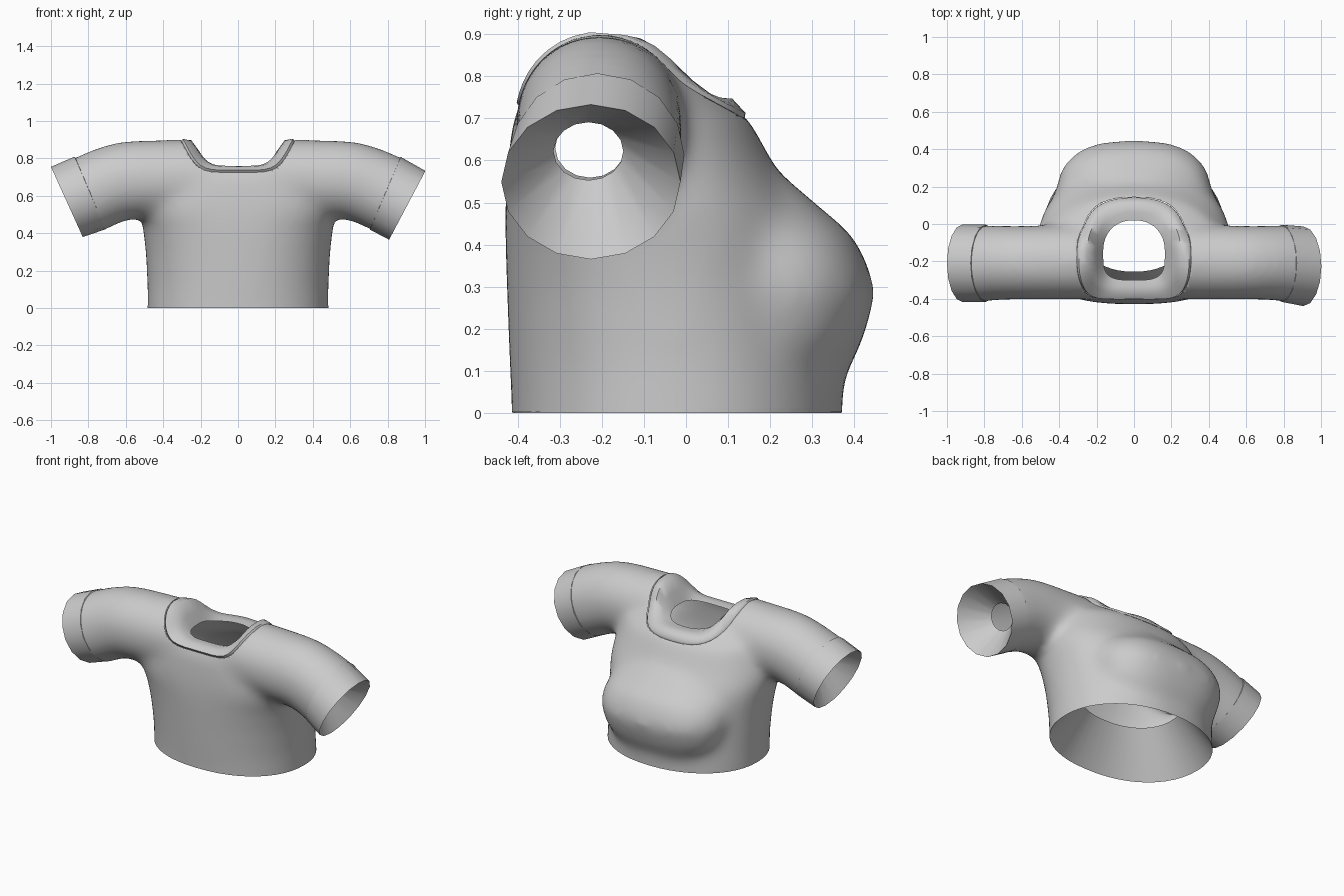
import bpy, bmesh, math
from mathutils import Vector
from mathutils.bvhtree import BVHTree

if "Cube" in bpy.data.objects:
    bpy.data.objects.remove(bpy.data.objects["Cube"])

grey = bpy.data.materials.new("light grey fabric")
grey.diffuse_color = (0.6, 0.6, 0.6, 1)
grey.use_nodes = True
grey.node_tree.nodes["Principled BSDF"].inputs["Base Color"].default_value = grey.diffuse_color


def make_object(name, bm, angle=None):
    me = bpy.data.meshes.new(name)
    bm.to_mesh(me)
    bm.free()
    ob = bpy.data.objects.new(name, me)
    bpy.context.collection.objects.link(ob)
    me.materials.append(grey)
    me.polygons.foreach_set("use_smooth", [True] * len(me.polygons))
    if angle:
        bpy.ops.object.select_all(action='DESELECT')
        ob.select_set(True)
        bpy.context.view_layer.objects.active = ob
        bpy.ops.object.shade_smooth_by_angle(angle=math.radians(angle))
    return ob


def loft(bm, rings, caps=False):
    rows = [[bm.verts.new(p) for p in r] for r in rings]
    n = len(rows[0])
    faces = []
    for a, b in zip(rows, rows[1:]):
        faces += [bm.faces.new((a[i], a[(i + 1) % n], b[(i + 1) % n], b[i])) for i in range(n)]
    if caps:
        faces += [bm.faces.new(rows[0]), bm.faces.new(rows[-1])]
    bmesh.ops.recalc_face_normals(bm, faces=faces)


def sgnpow(v, p):
    return math.copysign(abs(v) ** p, v)


def torso_ring(z, w, yf, yb, ef, eb, n=48):
    # superellipse with separate roundness for front and back
    c, r, out = (yf + yb) / 2, (yb - yf) / 2, []
    for i in range(n):
        t = 2 * math.pi * i / n
        e = 2 / (ef if math.sin(t) < 0 else eb)
        out.append(Vector((w * sgnpow(math.cos(t), e), c + r * sgnpow(math.sin(t), e), z)))
    return out


def sleeve_ring(x, y, z, tilt, ry, rz, n=16):
    # ring facing along x, leaning outwards at the top
    s, k = math.sin(math.radians(tilt)), math.cos(math.radians(tilt))
    return [Vector((x + rz * s * math.sin(t), y + ry * math.cos(t), z + rz * k * math.sin(t)))
            for t in (2 * math.pi * i / n for i in range(n))]


def neck_ring(w, yf, yb, zf, zs, zb, n=48):
    # round at the back, squarer at the front, highest at the sides
    yc, out = -0.15, []
    for i in range(n):
        t = 2 * math.pi * i / n
        c, s = math.cos(t), math.sin(t)
        if s < 0:
            x, y = sgnpow(c, 0.55), yc - (yc - yf) * abs(s) ** 0.55
            z = zf + (zs - zf) * abs(x) ** 5
        else:
            x, y = sgnpow(c, 0.9), yc + (yb - yc) * s ** 0.9
            z = zb + (zs - zb) * abs(x) ** 6
        out.append(Vector((w * x, y, z)))
    return out


def mirror(ring):
    return [Vector((-p.x, p.y, p.z)) for p in ring]


# Shirt body: torso, bust and shoulder tube fused into one smooth skin
hem = torso_ring(0, 0.483, -0.412, 0.37, 2.2, 2.1)
torso = [torso_ring(*r) for r in (
    (-0.15, 0.485, -0.414, 0.372, 2.2, 2.1), (0.0, 0.485, -0.414, 0.372, 2.2, 2.1),
    (0.12, 0.485, -0.42, 0.375, 2.2, 2.0), (0.285, 0.493, -0.426, 0.35, 2.3, 2.0),
    (0.42, 0.508, -0.43, 0.32, 2.5, 2.0), (0.49, 0.52, -0.43, 0.28, 2.8, 2.0),
    (0.56, 0.51, -0.427, 0.225, 3, 2.1), (0.70, 0.46, -0.412, 0.15, 3, 2.2),
    (0.80, 0.34, -0.36, 0.03, 2.6, 2.2))]
bust = [torso_ring(*r, 2.2, 2.6) for r in (
    (0.08, 0.32, -0.1, 0.375), (0.17, 0.39, -0.15, 0.42), (0.285, 0.42, -0.2, 0.452),
    (0.36, 0.412, -0.2, 0.43), (0.425, 0.38, -0.2, 0.395), (0.49, 0.31, -0.2, 0.317),
    (0.56, 0.25, -0.2, 0.236))]
half = [sleeve_ring(*r, n=32) for r in (
    (0.28, -0.203, 0.692, 0, 0.203, 0.211), (0.55, -0.207, 0.686, 0, 0.2, 0.211),
    (0.62, -0.207, 0.678, 10, 0.199, 0.211), (0.70, -0.207, 0.652, 20, 0.2, 0.21),
    (0.79, -0.21, 0.612, 23, 0.205, 0.211), (0.93, -0.22, 0.545, 25, 0.207, 0.211))]
centre = sleeve_ring(0, -0.2, 0.69, 0, 0.195, 0.21, 32)
bm = bmesh.new()
loft(bm, torso, True)
loft(bm, bust, True)
loft(bm, [mirror(r) for r in reversed(half)] + [centre] + half, True)
body = make_object("shirt_body", bm)
m = body.modifiers.new("fuse", 'REMESH')
m.mode, m.voxel_size = 'VOXEL', 0.018
m = body.modifiers.new("soften", 'SMOOTH')
m.factor, m.iterations = 0.5, 45


def apply_modifiers(ob):
    me = bpy.data.meshes.new_from_object(ob.evaluated_get(bpy.context.evaluated_depsgraph_get()))
    ob.modifiers.clear()
    ob.data = me


apply_modifiers(body)
bm = bmesh.new()
bm.from_mesh(body.data)
skin = BVHTree.FromBMesh(bm)
bm.free()


def on_skin(ring, lift):
    hits = [skin.find_nearest(p) for p in ring]
    return [h[0] + h[1] * lift for h in hits]


# Neck opening, cut along the outer edge of the collar
outer = on_skin(neck_ring(0.305, -0.385, 0.145, 0.72, 0.885, 0.70), 0)
scaled = lambda k, z: [Vector((p.x * k, -0.13 + (p.y + 0.13) * k, z(p))) for p in outer]
bm = bmesh.new()
loft(bm, [scaled(0.6, lambda p: 0.5), outer, scaled(1.1, lambda p: p.z + 0.4)], True)
cutter = make_object("neck_cutter", bm)
cutter.hide_render = True
m = body.modifiers.new("neck", 'BOOLEAN')
m.object, m.operation, m.solver = cutter, 'DIFFERENCE', 'EXACT'
apply_modifiers(body)
bpy.data.objects.remove(cutter)

# Open the shell at neck, hem and sleeve seams
bm = bmesh.new()
bm.from_mesh(body.data)
cut = [f for f in bm.faces if skin.find_nearest(f.calc_center_median())[3] > 0.002]
bmesh.ops.delete(bm, geom=cut, context='FACES')
a = math.radians(23)
planes = [((0, 0, 0.002), (0, 0, -1))]
planes += [((s * 0.795, 0, 0.612), (s * math.cos(a), 0, -math.sin(a))) for s in (1, -1)]
for co, no in planes:
    bmesh.ops.bisect_plane(bm, geom=bm.verts[:] + bm.edges[:] + bm.faces[:],
                           plane_co=co, plane_no=no, clear_outer=True)
for f in bm.faces:
    f.smooth = True
    f.material_index = 0
bm.to_mesh(body.data)
bm.free()

# Collar: rises from the skin, rolls over and drops into the neck hole
bm = bmesh.new()
loft(bm, [on_skin(outer, -0.006),
          on_skin(neck_ring(0.295, -0.385, 0.138, 0.73, 0.89, 0.71), 0.008),
          neck_ring(0.25, -0.374, 0.11, 0.757, 0.897, 0.747),
          neck_ring(0.205, -0.335, 0.065, 0.76, 0.835, 0.75),
          neck_ring(0.165, -0.30, 0.02, 0.755, 0.77, 0.745)])
make_object("collar", bm, 60)

# Hem lining: tapers up inside the body
lining = [Vector((p.x * 0.6, -0.02 + (p.y + 0.02) * 0.6, 0.25)) for p in hem]
bm = bmesh.new()
loft(bm, [[p + Vector((0, 0, 0.012)) for p in hem], hem, lining])
make_object("hem_lining", bm, 40)

# Cuffs: small step at the seam, lining tapers into the sleeve
right = [sleeve_ring(0.785, -0.21, 0.614, 23, 0.195, 0.2),
         sleeve_ring(0.788, -0.21, 0.613, 23, 0.206, 0.211),
         sleeve_ring(0.905, -0.226, 0.549, 27.8, 0.213, 0.208),
         sleeve_ring(0.77, -0.232, 0.622, 27.8, 0.083, 0.078)]
left = [sleeve_ring(0.788, -0.21, 0.616, 23, 0.195, 0.2),
        sleeve_ring(0.791, -0.21, 0.615, 23, 0.206, 0.211),
        sleeve_ring(0.915, -0.21, 0.567, 24.4, 0.208, 0.206),
        sleeve_ring(0.78, -0.228, 0.63, 24.4, 0.083, 0.078)]
for name, rings in (("right_cuff", right), ("left_cuff", [mirror(r) for r in left])):
    bm = bmesh.new()
    loft(bm, rings)
    make_object(name, bm, 40)
